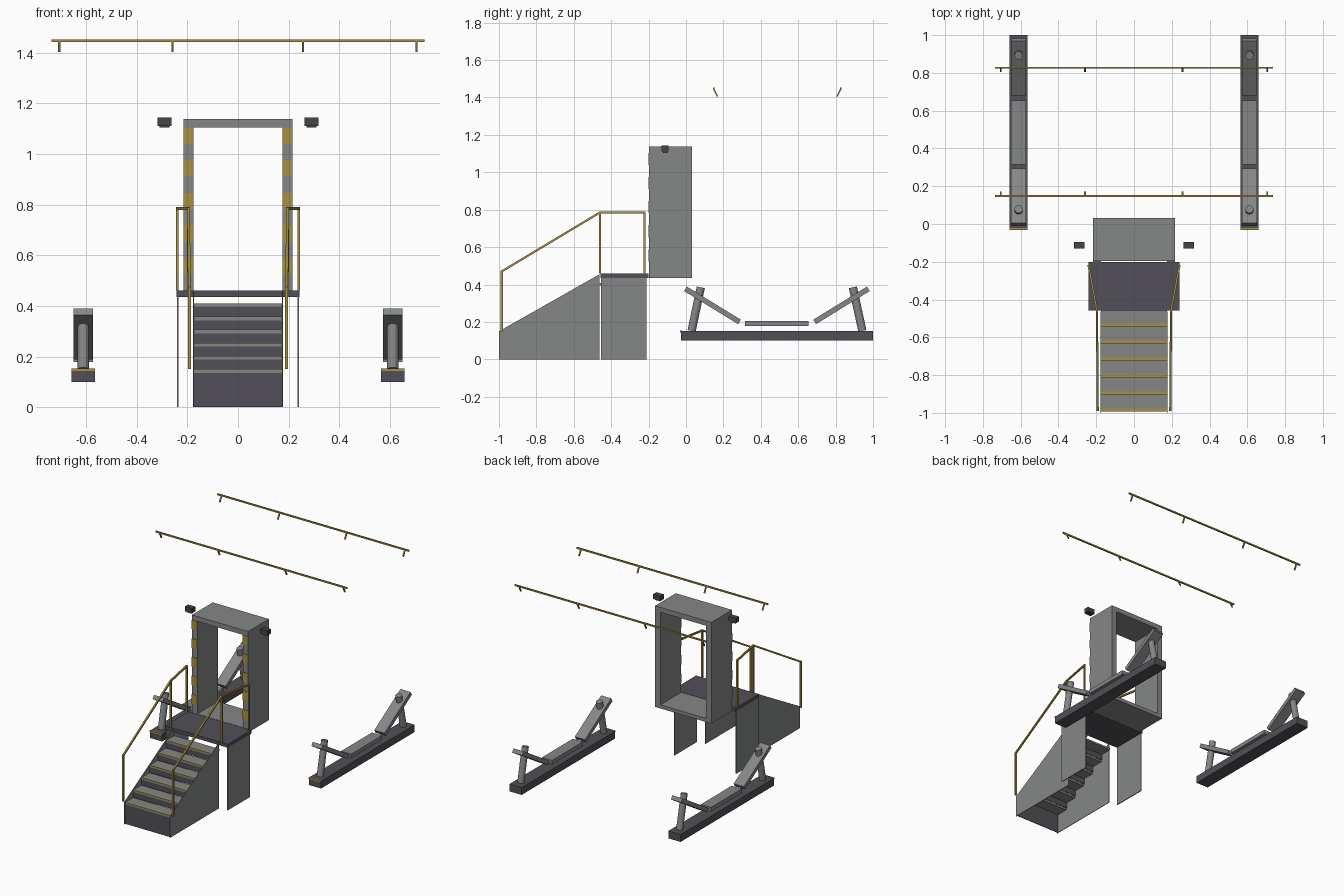
import bpy, bmesh, math
from mathutils import Vector, Matrix

if "Cube" in bpy.data.objects:
    bpy.data.objects.remove(bpy.data.objects["Cube"])


def mat(name, rgb):
    m = bpy.data.materials.new(name)
    m.diffuse_color = (*rgb, 1)
    m.use_nodes = True
    m.node_tree.nodes["Principled BSDF"].inputs["Base Color"].default_value = m.diffuse_color
    return m


GREY = mat("mid grey", (0.235, 0.245, 0.24))
DARK = mat("dark grey", (0.085, 0.08, 0.095))
YELLOW = mat("safety yellow", (0.40, 0.28, 0.05))
BLACK = mat("charcoal", (0.06, 0.06, 0.065))


def finish(name, bm, m):
    bmesh.ops.recalc_face_normals(bm, faces=bm.faces)
    me = bpy.data.meshes.new(name)
    bm.to_mesh(me)
    bm.free()
    me.materials.append(m)
    ob = bpy.data.objects.new(name, me)
    bpy.context.collection.objects.link(ob)
    return ob


def add_box(bm, x0, x1, y0, y1, z0, z1):
    mtx = Matrix.Translation(((x0 + x1) / 2, (y0 + y1) / 2, (z0 + z1) / 2))
    bmesh.ops.create_cube(bm, size=1, matrix=mtx @ Matrix.Diagonal((x1 - x0, y1 - y0, z1 - z0, 1)))


def boxes(name, m, *dims):
    bm = bmesh.new()
    for d in dims:
        add_box(bm, *d)
    return finish(name, bm, m)


def add_beam(bm, p, q, w, t):
    """Box from p to q: w wide across the level direction, t thick."""
    p, q = Vector(p), Vector(q)
    d = (q - p).normalized()
    side = d.cross(Vector((0, 0, 1)))
    side = side.normalized() if side.length > 1e-4 else Vector((1, 0, 0))
    rot = Matrix((side, d, side.cross(d))).transposed().to_4x4()
    mtx = Matrix.Translation((p + q) / 2) @ rot @ Matrix.Diagonal((w, (q - p).length, t, 1))
    bmesh.ops.create_cube(bm, size=1, matrix=mtx)


def beams(name, m, pairs, w, t):
    bm = bmesh.new()
    for p, q in pairs:
        add_beam(bm, p, q, w, t)
    return finish(name, bm, m)


def prism_x(name, m, pts, x0, x1):
    """Side profile (y, z) extruded along x."""
    bm = bmesh.new()
    f = bm.faces.new([bm.verts.new((x0, y, z)) for y, z in pts])
    r = bmesh.ops.extrude_face_region(bm, geom=[f])
    vs = [v for v in r["geom"] if isinstance(v, bmesh.types.BMVert)]
    bmesh.ops.translate(bm, verts=vs, vec=(x1 - x0, 0, 0))
    return finish(name, bm, m)


# Stairs: hollow, with risers, treads and nosing strips
risers, treads, noses = [], [], []
for i in range(6):
    y, z = -0.993 + 0.09 * i, 0.149 + 0.0518 * i
    low = 0 if i == 0 else z - 0.0518
    risers.append((-0.174, 0.174, y + 0.002, y + 0.006, low, z - 0.013))
    treads.append((-0.174, 0.174, y, y + 0.09, z - 0.013, z))
    noses.append((-0.174, 0.174, y, y + 0.015, z, z + 0.002))
boxes("stair_risers", DARK, *risers)
boxes("stair_treads", GREY, *treads)
boxes("stair_nosings", YELLOW, *noses)

# Landing platform
boxes("platform", DARK, (-0.242, 0.242, -0.457, -0.2, 0.436, 0.46))

# Doorway frame: posts, lintel and sill
boxes("door_frame", GREY,
      (-0.216, -0.175, -0.197, 0.031, 0.435, 1.138),
      (0.175, 0.216, -0.197, 0.031, 0.435, 1.138),
      (-0.175, 0.175, -0.197, 0.031, 1.104, 1.138),
      (-0.175, 0.175, -0.197, 0.031, 0.435, 0.46))

for s, side in ((-1, "left"), (1, "right")):
    # Stair side plate and platform support panel
    prism_x(side + "_stair_side", GREY,
            [(-1, 0), (-1, 0.15), (-0.462, 0.455), (-0.462, 0)], s * 0.174, s * 0.178)
    boxes(side + "_platform_support", GREY,
          (s * 0.238 - 0.003, s * 0.238 + 0.003, -0.455, -0.21, 0, 0.436))

    # Handrail: sloped along the stairs, flaring out over the platform
    a, b, c = (s * 0.192, -0.985), (s * 0.196, -0.46), (s * 0.24, -0.222)
    beams(side + "_handrail", YELLOW, [
        ((*a, 0.15), (*a, 0.475)), ((*a, 0.47), (*b, 0.785)),
        ((*b, 0.46), (*b, 0.79)), ((*b, 0.785), (*c, 0.785)),
        ((*c, 0.46), (*c, 0.79))], 0.011, 0.011)

    # Hazard bands on the frame post
    h = 0.0645
    boxes(side + "_hazard_bands", YELLOW, *[
        (s * 0.1955 - 0.0205, s * 0.1955 + 0.0205, -0.2, -0.197,
         1.104 - h * (2 * k + 1), 1.104 - h * 2 * k) for k in range(5)])

    # Small lamp beside the frame
    x = s * 0.29
    boxes(side + "_lamp", BLACK, (x - 0.028, x + 0.028, -0.13, -0.094, 1.111, 1.144),
          (x - 0.02, x + 0.02, -0.124, -0.1, 1.104, 1.111))

    # Cradle: base beam, flat pad, two sloped pads
    x = s * 0.611
    boxes(side + "_cradle_base", DARK, (x - 0.047, x + 0.047, -0.028, 1.0, 0.1, 0.151))
    boxes(side + "_cradle_end_strip", YELLOW, (x - 0.047, x + 0.047, -0.032, -0.022, 0.143, 0.153))
    boxes(side + "_cradle_flat_pad", GREY, (x - 0.039, x + 0.039, 0.315, 0.655, 0.178, 0.206))
    for name, y0, y1, p0, p1 in (("front", -0.003, 0.286, 0.03, 0.079),
                                 ("back", 0.975, 0.688, 0.943, 0.892)):
        beams(f"{side}_{name}_sloped_pad", GREY, [((x, y0, 0.377), (x, y1, 0.2))], 0.078, 0.028)
        # Leaning cylinder that carries the sloped pad
        p, q = Vector((x, p0, 0.152)), Vector((x, p1, 0.385))
        bm = bmesh.new()
        rot = (q - p).to_track_quat("Z", "Y").to_matrix().to_4x4()
        bmesh.ops.create_cone(bm, cap_ends=True, segments=12, radius1=0.022, radius2=0.022,
                              depth=(q - p).length, matrix=Matrix.Translation((p + q) / 2) @ rot)
        finish(f"{side}_{name}_strut", bm, GREY)

# Overhead bars with slanted hooks
for name, y, d in (("front", 0.148, 1), ("back", 0.827, -1)):
    beams(name + "_overhead_bar", YELLOW, [((-0.737, y, 1.447), (0.737, y, 1.447))], 0.009, 0.01)
    beams(name + "_overhead_hooks", YELLOW, [
        ((x, y, 1.445), (x, y + d * 0.02, 1.405)) for x in (-0.706, -0.259, 0.257, 0.705)],
        0.009, 0.007)
